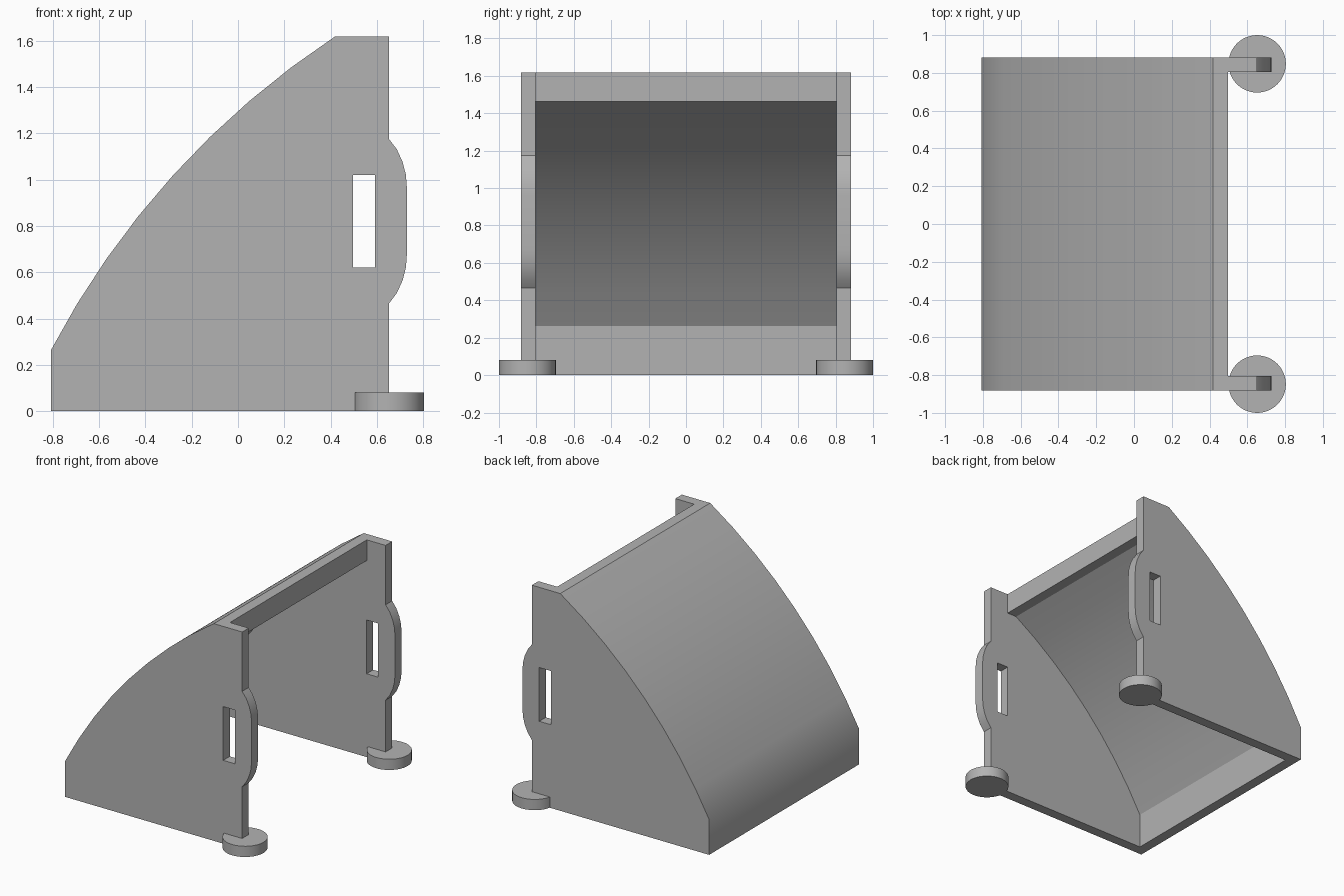
import bpy
import bmesh
import math
from mathutils import Vector

if "Cube" in bpy.data.objects:
    bpy.data.objects.remove(bpy.data.objects["Cube"], do_unlink=True)

grey = bpy.data.materials.new("plain grey")
grey.use_nodes = True
grey.diffuse_color = (0.45, 0.45, 0.45, 1)
grey.node_tree.nodes["Principled BSDF"].inputs["Base Color"].default_value = grey.diffuse_color

PLATE_IN, PLATE_OUT = 0.805, 0.882
BACK, TOP, LIP = -0.808, 1.617, 0.263
CREST, FRONT, SHELL_END = 0.418, 0.652, 0.497


def arc(start, end, rise, steps=8):
    """Points on a circular arc bulging to the left of start -> end."""
    a, b = Vector(start), Vector(end)
    half = (b - a).length / 2
    along = (b - a).normalized()
    normal = Vector((-along.y, along.x))
    radius = (half ** 2 + rise ** 2) / (2 * rise)
    centre = (a + b) / 2 + normal * (rise - radius)
    sweep = math.asin(half / radius)
    points = []
    for i in range(steps + 1):
        t = sweep * (2 * i / steps - 1)
        points.append(centre + radius * (along * math.sin(t) + normal * math.cos(t)))
    return [tuple(p) for p in points]


def extrude_profile(name, profile, y0, y1):
    """Solid from an (x, z) outline pulled along y."""
    bm = bmesh.new()
    face = bm.faces.new([bm.verts.new((x, y0, z)) for x, z in profile])
    pulled = bmesh.ops.extrude_face_region(bm, geom=[face])["geom"]
    verts = [v for v in pulled if isinstance(v, bmesh.types.BMVert)]
    bmesh.ops.translate(bm, verts=verts, vec=(0, y1 - y0, 0))
    bmesh.ops.recalc_face_normals(bm, faces=bm.faces)
    mesh = bpy.data.meshes.new(name)
    bm.to_mesh(mesh)
    bm.free()
    obj = bpy.data.objects.new(name, mesh)
    bpy.context.collection.objects.link(obj)
    mesh.materials.append(grey)
    return obj


def activate(obj):
    bpy.ops.object.select_all(action="DESELECT")
    obj.select_set(True)
    bpy.context.view_layer.objects.active = obj


def smooth(obj):
    activate(obj)
    bpy.ops.object.shade_smooth_by_angle(angle=math.radians(30))


outer_arc = arc((BACK, LIP), (CREST, TOP), 0.116)
inner_arc = arc((BACK + 0.078, LIP), (CREST, 1.463), 0.11)

# Curved shell with a vertical lip at the back and a thick crest
shell = extrude_profile(
    "curved_shell",
    [(BACK, 0)] + outer_arc + [(SHELL_END, TOP), (SHELL_END, 1.463)]
    + inner_arc[::-1] + [(BACK + 0.078, 0)],
    -PLATE_IN, PLATE_IN)
smooth(shell)

# Side plate outline with a rounded grip on the open edge
grip_low = [(FRONT, 0.465), (0.686, 0.51), (0.711, 0.565), (0.725, 0.62), (0.729, 0.675)]
grip_high = [(x, 1.64 - z) for x, z in reversed(grip_low)]
plate_outline = ([(BACK, 0)] + outer_arc + [(FRONT, TOP)]
                 + grip_high[::-1] + grip_low[::-1] + [(FRONT, 0)])
# Trace the grip from top to bottom
plate_outline = ([(BACK, 0)] + outer_arc
                 + sorted([(FRONT, TOP), (FRONT, 0)] + grip_low + grip_high,
                          key=lambda p: -p[1]))
slot = [(0.496, 0.62), (0.591, 0.62), (0.591, 1.02), (0.496, 1.02)]

for side, sign in (("left", 1), ("right", -1)):
    name = "back" if sign > 0 else "front"
    plate = extrude_profile(name + "_side_plate", plate_outline,
                            sign * PLATE_IN, sign * PLATE_OUT)
    # Grip slot
    cutter = extrude_profile("slot_cutter", slot, sign * 0.7, sign * 0.95)
    cutter.hide_render = True
    cut = plate.modifiers.new("slot", "BOOLEAN")
    cut.operation = "DIFFERENCE"
    cut.solver = "EXACT"
    cut.object = cutter
    activate(plate)
    bpy.ops.object.modifier_apply(modifier=cut.name)
    bpy.data.objects.remove(cutter, do_unlink=True)
    smooth(plate)

    # Round foot pad
    bpy.ops.mesh.primitive_cylinder_add(vertices=48, radius=0.152, depth=0.08,
                                        location=(FRONT, sign * 0.848, 0.04))
    foot = bpy.context.object
    foot.name = name + "_foot_pad"
    foot.data.materials.append(grey)
    smooth(foot)
